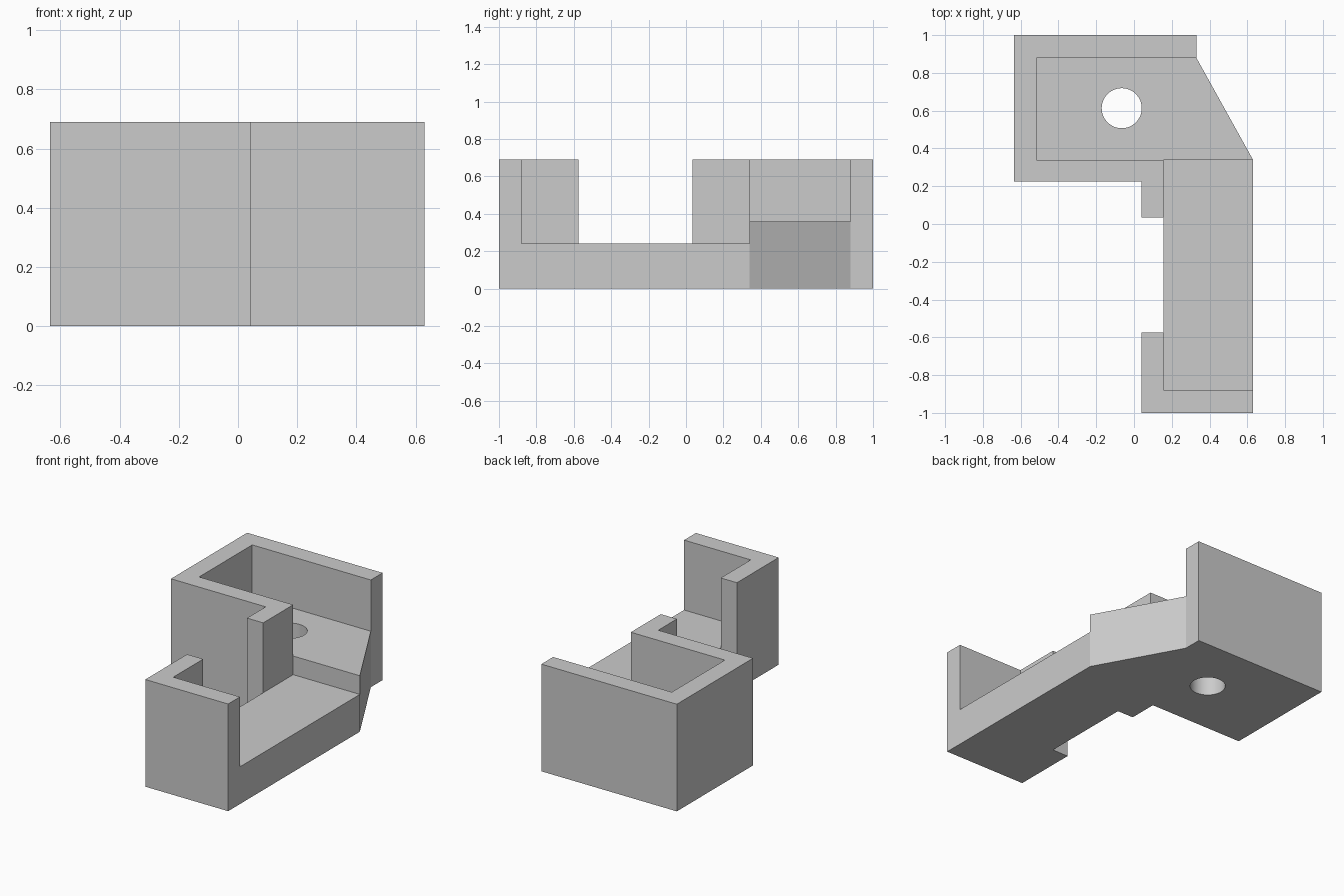
import bpy, bmesh, math

cube = bpy.data.objects.get("Cube")
if cube:
    bpy.data.objects.remove(cube, do_unlink=True)

HEIGHT = 0.69
ARM_FLOOR = 0.24
ROOM_FLOOR = 0.36
WALL_X = 0.155      # inner face of the arm's side walls
STEP_Y = 0.34       # edge between the arm and the raised room

grey = bpy.data.materials.new("plain grey")
grey.use_nodes = True
grey.diffuse_color = (0.6, 0.6, 0.6, 1)
grey.node_tree.nodes["Principled BSDF"].inputs["Base Color"].default_value = (0.6, 0.6, 0.6, 1)


def prism(name, outline, bottom, top):
    """Extrude a plan outline between two heights."""
    bm = bmesh.new()
    face = bm.faces.new([bm.verts.new((x, y, bottom)) for x, y in outline])
    ext = bmesh.ops.extrude_face_region(bm, geom=[face])
    verts = [v for v in ext["geom"] if isinstance(v, bmesh.types.BMVert)]
    bmesh.ops.translate(bm, verts=verts, vec=(0, 0, top - bottom))
    bmesh.ops.recalc_face_normals(bm, faces=bm.faces)
    mesh = bpy.data.meshes.new(name)
    bm.to_mesh(mesh)
    bm.free()
    mesh.materials.append(grey)
    obj = bpy.data.objects.new(name, mesh)
    bpy.context.collection.objects.link(obj)
    return obj


# Full-height body with stepped side and chamfered corner
body = prism("bracket_body", [
    (0.04, -1), (0.63, -1), (0.63, STEP_Y), (0.33, 0.88), (0.33, 1),
    (-0.635, 1), (-0.635, 0.225), (0.04, 0.225), (0.04, 0.035),
    (WALL_X, 0.035), (WALL_X, -0.575), (0.04, -0.575)], 0, HEIGHT)

# Room pocket, overlapping the arm so the two hollows join
room = prism("room_cutter", [
    (-0.515, STEP_Y), (WALL_X, STEP_Y), (WALL_X, 0.2), (0.8, 0.2),
    (0.8, 0.88), (-0.515, 0.88)], ROOM_FLOOR, 1)

# Arm channel
arm = prism("arm_cutter", [
    (WALL_X, -0.88), (0.8, -0.88), (0.8, STEP_Y), (WALL_X, STEP_Y)], ARM_FLOOR, 1)

# Round hole through the room floor
turns = [math.tau * i / 64 for i in range(64)]
hole = prism("hole_cutter", [
    (-0.065 + 0.106 * math.cos(a), 0.613 + 0.106 * math.sin(a)) for a in turns], -0.5, 1)

# Cut the hollows and apply
bpy.ops.object.select_all(action="DESELECT")
body.select_set(True)
bpy.context.view_layer.objects.active = body
for cutter in (room, arm, hole):
    cutter.hide_render = True
    mod = body.modifiers.new(cutter.name, "BOOLEAN")
    mod.operation = "DIFFERENCE"
    mod.solver = "EXACT"
    mod.object = cutter
    bpy.ops.object.modifier_apply(modifier=mod.name)
    bpy.data.objects.remove(cutter, do_unlink=True)

bpy.ops.object.shade_smooth_by_angle(angle=math.radians(20))
